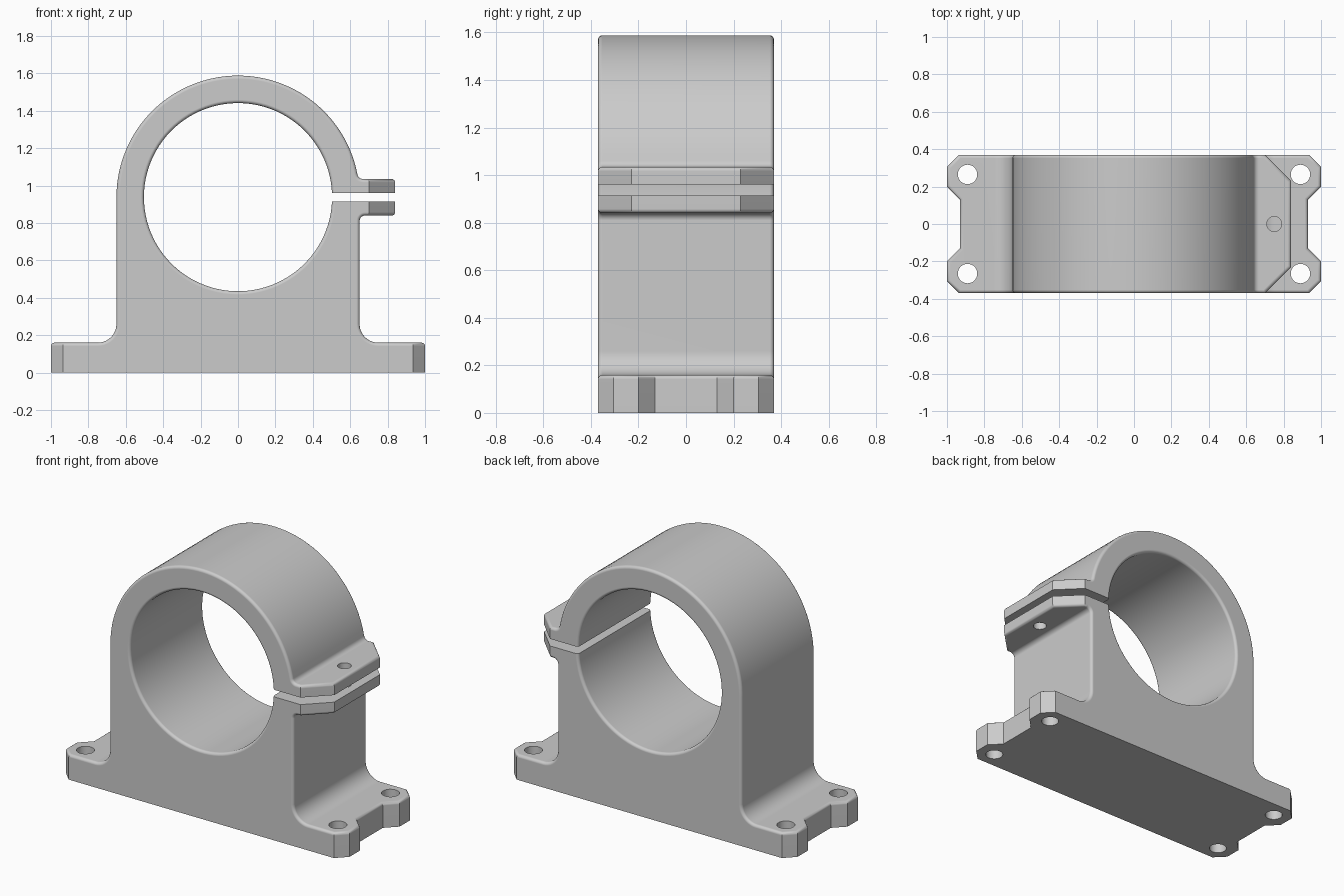
import bpy, bmesh
from math import sin, cos, asin, atan2, pi, radians, sqrt

cube = bpy.data.objects.get("Cube")
if cube:
    bpy.data.objects.remove(cube, do_unlink=True)

HALF_DEPTH = 0.37
BASE_TOP = 0.16
RING_Z, RING_R, BORE_R = 0.938, 0.65, 0.503
SLOT_LOW, SLOT_HIGH = 0.915, 0.96
EAR_LOW, EAR_HIGH, EAR_X = 0.84, 1.035, 0.84


def arc(cx, cz, r, start, end, steps):
    return [(cx + r * cos(start + (end - start) * i / steps),
             cz + r * sin(start + (end - start) * i / steps))
            for i in range(steps + 1)]


def add_prism(bm, points, offset):
    """Close a flat outline and extrude it along offset."""
    face = bm.faces.new([bm.verts.new(p) for p in points])
    moved = bmesh.ops.extrude_face_region(bm, geom=[face])["geom"]
    verts = [v for v in moved if isinstance(v, bmesh.types.BMVert)]
    bmesh.ops.translate(bm, verts=verts, vec=offset)


def add_vertical(bm, outline, low, high):
    add_prism(bm, [(x, y, low) for x, y in outline], (0, 0, high - low))


def make_object(name, bm):
    bmesh.ops.recalc_face_normals(bm, faces=bm.faces)
    mesh = bpy.data.meshes.new(name)
    bm.to_mesh(mesh)
    bm.free()
    obj = bpy.data.objects.new(name, mesh)
    bpy.context.collection.objects.link(obj)
    return obj


def cut(obj, bm):
    """Subtract the solids in bm from obj."""
    cutter = make_object("cutter", bm)
    cutter.hide_render = True
    mod = obj.modifiers.new("cut", "BOOLEAN")
    mod.operation, mod.solver, mod.object = "DIFFERENCE", "EXACT", cutter
    bpy.context.view_layer.objects.active = obj
    bpy.ops.object.modifier_apply(modifier=mod.name)
    bpy.data.objects.remove(cutter, do_unlink=True)


# Split clamp profile: foot, walls, ears, slot, bore and arch in one outline
ear_r = 0.03
ear_dz = EAR_HIGH + ear_r - RING_Z
ear_cx = sqrt((RING_R + ear_r) ** 2 - ear_dz ** 2)
ear_angle = atan2(ear_dz, ear_cx)
foot_r = 0.1
foot_x, foot_z = RING_R + foot_r, BASE_TOP + foot_r

profile = [(-1, 0), (1, 0), (1, BASE_TOP)]
profile += arc(foot_x, foot_z, foot_r, 1.5 * pi, pi, 10)
profile += arc(RING_R + ear_r, EAR_LOW - ear_r, ear_r, pi, pi / 2, 6)
profile += [(EAR_X, EAR_LOW), (EAR_X, SLOT_LOW)]
profile += arc(0, RING_Z, BORE_R, asin((SLOT_LOW - RING_Z) / BORE_R),
               asin((SLOT_HIGH - RING_Z) / BORE_R) - 2 * pi, 96)
profile += [(EAR_X, SLOT_HIGH), (EAR_X, EAR_HIGH)]
profile += arc(ear_cx, EAR_HIGH + ear_r, ear_r, 1.5 * pi, pi + ear_angle, 6)
profile += arc(0, RING_Z, RING_R, ear_angle, pi, 56)[1:]
profile += arc(-foot_x, foot_z, foot_r, 0, -pi / 2, 10)
profile += [(-1, BASE_TOP)]

bm = bmesh.new()
add_prism(bm, [(x, -HALF_DEPTH, z) for x, z in profile], (0, 2 * HALF_DEPTH, 0))
clamp = make_object("pipe_clamp", bm)

# Chamfered foot corners, end notches and chamfered ear corners
bm = bmesh.new()
for sy in (-1, 1):
    for sx in (-1, 1):
        corner = [(0.835, 0.47), (1.1, 0.205), (1.1, 0.47)]
        add_vertical(bm, [(sx * x, sy * y) for x, y in corner], -0.1, 0.3)
    ear = [(0.6, 0.47), (0.97, 0.1), (0.97, 0.47)]
    add_vertical(bm, [(x, sy * y) for x, y in ear], 0.78, 1.12)
for sx in (-1, 1):
    notch = [(0.93, -0.13), (1.05, -0.25), (1.05, 0.25), (0.93, 0.13)]
    add_vertical(bm, [(sx * x, y) for x, y in notch], -0.1, 0.3)
cut(clamp, bm)

# Round the square outer edges, leaving the underside and slot crisp
bm = bmesh.new()
bm.from_mesh(clamp.data)
bmesh.ops.remove_doubles(bm, verts=bm.verts, dist=0.00001)


def is_rounded(edge):
    if len(edge.link_faces) != 2 or edge.calc_face_angle_signed() < radians(60):
        return False
    if all(v.co.z < 0.01 for v in edge.verts):
        return False
    return not all(v.co.x > 0.4 and SLOT_LOW - 0.002 < v.co.z < SLOT_HIGH + 0.002
                   for v in edge.verts)


bmesh.ops.bevel(bm, geom=[e for e in bm.edges if is_rounded(e)], offset=0.018,
                offset_type="OFFSET", segments=4, profile=0.5, affect="EDGES",
                clamp_overlap=False)
bm.to_mesh(clamp.data)
bm.free()

# Four mounting holes and the clamping screw hole
bm = bmesh.new()
holes = [(sx * 0.89, sy * 0.265, 0.052, -0.1, 0.3)
         for sx in (-1, 1) for sy in (-1, 1)]
holes.append((0.75, 0, 0.04, 0.78, 1.12))
for x, y, r, low, high in holes:
    add_vertical(bm, arc(x, y, r, 0, 2 * pi, 32)[:-1], low, high)
cut(clamp, bm)

# Grey metal finish
grey = bpy.data.materials.new("grey_metal")
grey.use_nodes = True
colour = (0.6, 0.6, 0.6, 1)
grey.diffuse_color = colour
grey.node_tree.nodes["Principled BSDF"].inputs["Base Color"].default_value = colour
clamp.data.materials.clear()
clamp.data.materials.append(grey)

bpy.ops.object.select_all(action="DESELECT")
clamp.select_set(True)
bpy.context.view_layer.objects.active = clamp
bpy.ops.object.shade_smooth_by_angle(angle=radians(35))
normals = clamp.modifiers.new("even_normals", "WEIGHTED_NORMAL")
normals.keep_sharp = True
